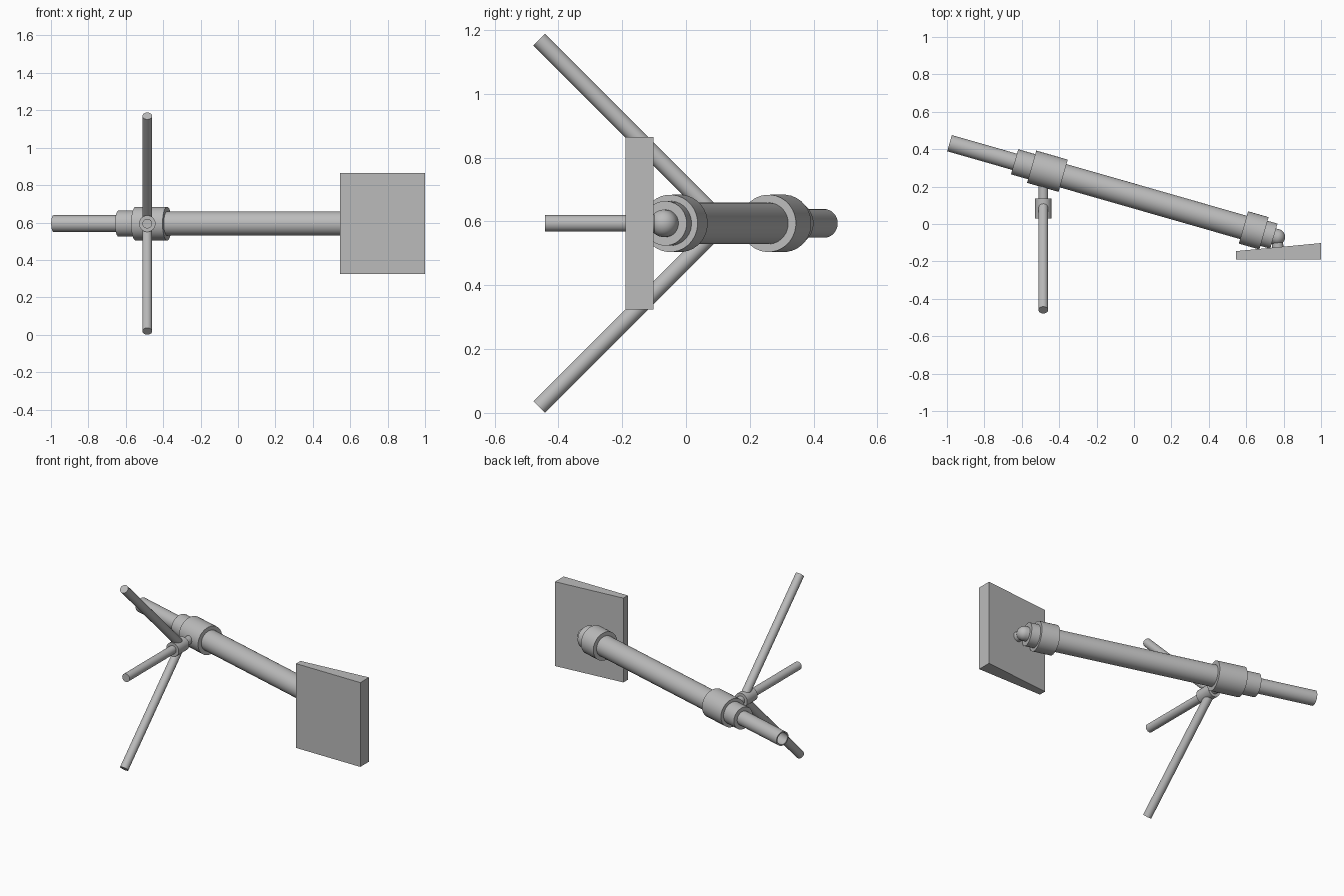
import bpy, bmesh, math
from mathutils import Vector

if "Cube" in bpy.data.objects:
    bpy.data.objects.remove(bpy.data.objects["Cube"])

steel = bpy.data.materials.new("steel grey")
steel.diffuse_color = (0.5, 0.5, 0.5, 1)
steel.use_nodes = True
steel.node_tree.nodes["Principled BSDF"].inputs["Base Color"].default_value = steel.diffuse_color
Z0 = 0.594          # height of the barrel axis
LEG_X = -0.485      # plane holding the legs


def finish(name, bm, smooth=True):
    bmesh.ops.recalc_face_normals(bm, faces=bm.faces)
    me = bpy.data.meshes.new(name)
    bm.to_mesh(me)
    bm.free()
    me.materials.append(steel)
    if smooth:
        me.polygons.foreach_set("use_smooth", [True] * len(me.polygons))
        me.set_sharp_from_angle(angle=math.radians(35))
    ob = bpy.data.objects.new(name, me)
    bpy.context.collection.objects.link(ob)
    return ob


def lathe(name, profile, origin, direction, n=48):
    """Turn (distance, radius) points round an axis; radius 0 closes the end."""
    rot = Vector((0, 0, 1)).rotation_difference(Vector(direction).normalized())
    bm = bmesh.new()
    rings = []
    for s, r in profile:
        count = 1 if r == 0 else n
        rings.append([bm.verts.new(Vector(origin) + rot @ Vector((
            r * math.cos(2 * math.pi * i / n), r * math.sin(2 * math.pi * i / n), s)))
            for i in range(count)])
    for a, b in zip(rings, rings[1:]):
        for i in range(n):
            j = (i + 1) % n
            if len(a) == 1:
                bm.faces.new((a[0], b[i], b[j]))
            elif len(b) == 1:
                bm.faces.new((a[i], a[j], b[0]))
            else:
                bm.faces.new((a[i], a[j], b[j], b[i]))
    return finish(name, bm)


def rod(name, a, b, r):
    d = Vector(b) - Vector(a)
    return lathe(name, [(0, 0), (0, r), (d.length, r), (d.length, 0)], a, d, 32)


# Barrel parts, measured along the tilted axis from the ball
ANG = math.radians(16)
BALL = Vector((0.765, -0.07, Z0))
AXIS = Vector((-math.cos(ANG), math.sin(ANG), 0))


def on_axis(name, s0, s1, r):
    return rod(name, BALL + AXIS * s0, BALL + AXIS * s1, r)


on_axis("main_tube", 0.1, 1.3, 0.065)
on_axis("breech_collar", 0.073, 0.187, 0.09)
on_axis("breech_ring", 0.018, 0.08, 0.07)
on_axis("front_collar", 1.19, 1.365, 0.09)
on_axis("front_ring", 1.36, 1.46, 0.07)

# Hollow muzzle tube
lathe("muzzle_tube", [(1.3, 0), (1.3, 0.045), (1.822, 0.045), (1.822, 0.037),
                      (1.4, 0.037), (1.4, 0)], BALL, AXIS)

# Ball with its neck, resting on a small seat
arc = [(-0.043 * math.cos(math.pi / 2 * k / 10), 0.043 * math.sin(math.pi / 2 * k / 10))
       for k in range(11)]
arc[0] = (-0.043, 0)
lathe("ball_end", arc + [(0.05, 0.043), (0.05, 0)], BALL, AXIS)
rod("ball_seat", (0.77, -0.14, Z0), (0.767, -0.095, Z0), 0.03)

# Wedge-shaped base plate
bm = bmesh.new()
outline = [(0.545, -0.19), (1.0, -0.19), (1.0, -0.102), (0.545, -0.145)]
face = bm.faces.new([bm.verts.new((x, y, 0.324)) for x, y in outline])
up = bmesh.ops.extrude_face_region(bm, geom=[face])
bmesh.ops.translate(bm, vec=(0, 0, 0.54),
                    verts=[v for v in up["geom"] if isinstance(v, bmesh.types.BMVert)])
finish("base_plate", bm, smooth=False)

# Stand: stem, joint sleeve and three legs
rod("stand_stem", (LEG_X, 0.1, Z0), (LEG_X, 0.27, Z0), 0.026)
rod("joint_sleeve", (LEG_X, 0.03, Z0), (LEG_X, 0.136, Z0), 0.044)
rod("middle_leg", (LEG_X, -0.442, Z0), (LEG_X, 0.1, Z0), 0.026)
for side, name in ((1, "upper_leg"), (-1, "lower_leg")):
    rod(name, (LEG_X, 0.1, Z0 + side * 0.0156), (LEG_X, -0.46, Z0 + side * 0.5756), 0.026)
